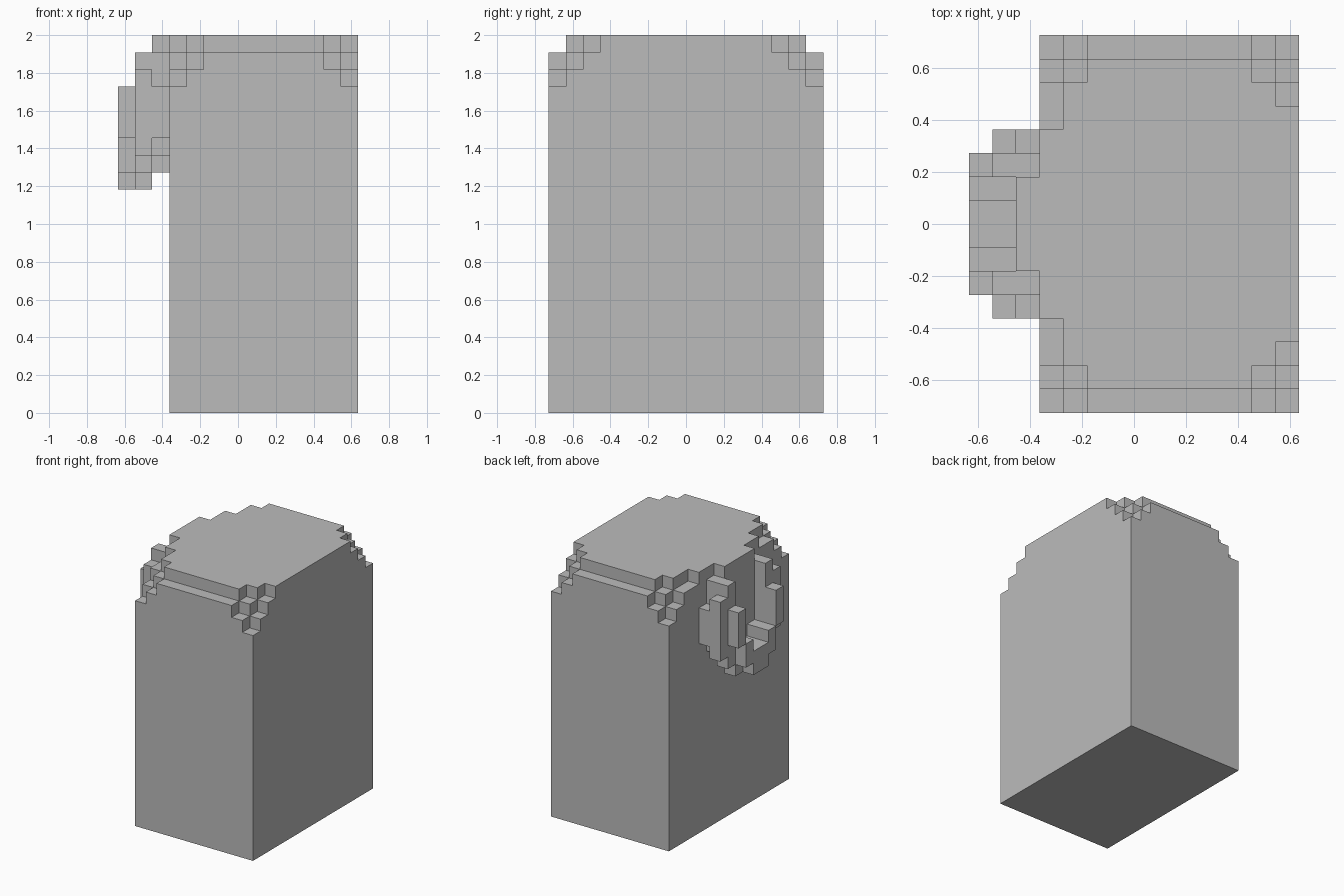
import bpy
import bmesh
from mathutils import Vector

if "Cube" in bpy.data.objects:
    bpy.data.objects.remove(bpy.data.objects["Cube"], do_unlink=True)

UNIT = 2 / 22                      # edge of one block
LEFT, RIGHT, DEPTH, TOP = -4, 7, 8, 22

grey = bpy.data.materials.new("plain grey")
grey.use_nodes = True
colour = (0.5, 0.5, 0.5, 1)
grey.diffuse_color = colour
grey.node_tree.nodes["Principled BSDF"].inputs["Base Color"].default_value = colour


def build_blocks(name, cells):
    """Skin a set of unit blocks with only its outer faces, merged where flat."""
    bm = bmesh.new()
    for cell in cells:
        for axis in range(3):
            for side in (0, 1):
                beside = list(cell)
                beside[axis] += 2 * side - 1
                if tuple(beside) in cells:
                    continue
                corner = Vector(cell)
                corner[axis] += side
                a, b = Vector(), Vector()
                a[(axis + 1) % 3] = 1
                b[(axis + 2) % 3] = 1
                ring = [corner, corner + a, corner + a + b, corner + b]
                if not side:
                    ring.reverse()
                bm.faces.new([bm.verts.new(p * UNIT) for p in ring])
    bmesh.ops.remove_doubles(bm, verts=bm.verts, dist=UNIT / 100)
    bmesh.ops.dissolve_limit(bm, angle_limit=0.02, verts=bm.verts, edges=bm.edges)
    mesh = bpy.data.meshes.new(name)
    bm.to_mesh(mesh)
    bm.free()
    mesh.materials.append(grey)
    obj = bpy.data.objects.new(name, mesh)
    bpy.context.collection.objects.link(obj)
    return obj


# Body: tall block with stepped corners and a one-block step along three top edges
def body_height(x, y):
    to_left, to_right = x - LEFT, RIGHT - 1 - x
    to_end = min(y + DEPTH, DEPTH - 1 - y)
    drop = max(0, 3 - min(to_left, to_right) - to_end)
    if to_end == 0 or (to_left == 0 and to_end < 4):
        drop = max(drop, 1)
    return TOP - drop


body = {(x, y, z)
        for x in range(LEFT, RIGHT)
        for y in range(-DEPTH, DEPTH)
        for z in range(body_height(x, y))}
build_blocks("body", body)

# Basin on the side: rows from the middle outwards, columns from the wall outwards,
# each giving the bottom and top of a column
basin_rows = [
    [(14, 22), (13, 15), (13, 15)],
    [(14, 22), (13, 16), (14, 16)],
    [(15, 21), (14, 21), (16, 19)],
    [(16, 19), (15, 20)],
]
basin = {(LEFT - 1 - out, y, z)
         for row, columns in enumerate(basin_rows)
         for out, (low, high) in enumerate(columns)
         for y in (row, -1 - row)
         for z in range(low, high)}
build_blocks("side_basin", basin)
